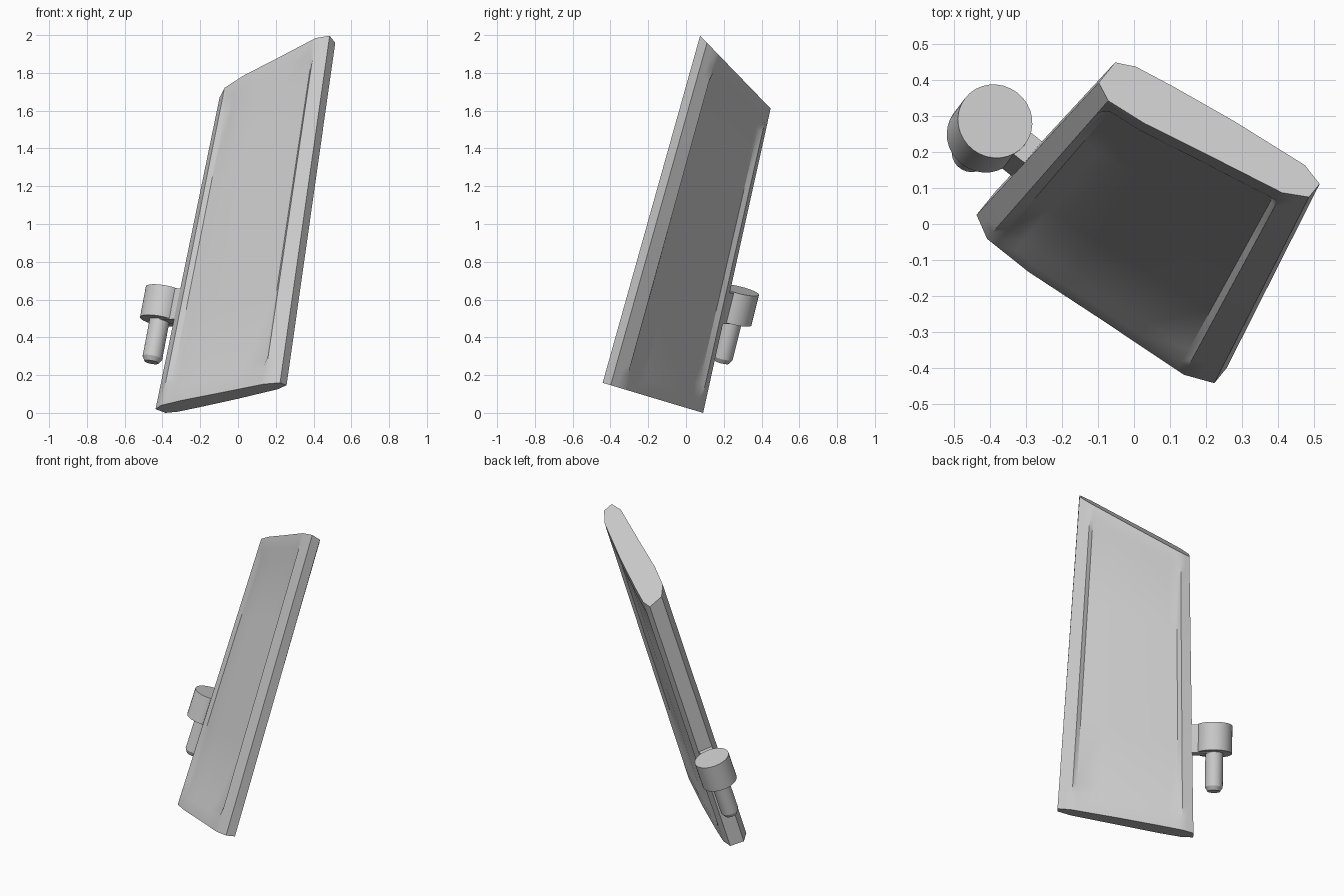
import bpy, bmesh, math
from mathutils import Vector, Matrix

cube = bpy.data.objects.get("Cube")
if cube:
    bpy.data.objects.remove(cube, do_unlink=True)

grey = bpy.data.materials.new("plain_grey")
grey.use_nodes = True
COL = (0.6, 0.6, 0.6, 1)
grey.diffuse_color = COL
grey.node_tree.nodes["Principled BSDF"].inputs["Base Color"].default_value = COL


def finish(bm, name, angle=28):
    bmesh.ops.recalc_face_normals(bm, faces=bm.faces)
    me = bpy.data.meshes.new(name)
    bm.to_mesh(me)
    bm.free()
    ob = bpy.data.objects.new(name, me)
    bpy.context.collection.objects.link(ob)
    me.materials.append(grey)
    bpy.ops.object.select_all(action='DESELECT')
    ob.select_set(True)
    bpy.context.view_layer.objects.active = ob
    bpy.ops.object.shade_smooth_by_angle(angle=math.radians(angle))
    return ob


def interp(pts, t):
    for (a, p), (b, q) in zip(pts, pts[1:]):
        if t <= b:
            return p + (q - p) * (t - a) / (b - a)
    return pts[-1][1]


# Frame of the leaning blade: corners of its mid plane
low_l, low_r = Vector((-0.41, 0.058, 0.01)), Vector((0.24, -0.42, 0.153))
top_l, top_r = Vector((-0.075, 0.42, 1.64)), Vector((0.50, 0.093, 1.978))
front = (low_r - low_l).cross(top_l + top_r - low_l - low_r).normalized()

# Half thickness of the blade from its left edge to its right edge
FRONT = [(0, .043), (.08, .08), (.26, .086), (.55, .073), (.9, .06), (1, .028)]
BACK = [(0, .043), (.08, .065), (.26, .069), (.55, .069), (.9, .058), (1, .028)]
ACROSS = [0, .04, .08, .115, .18, .26, .4, .55, .7, .87, .9, .95, 1]
ALONG = [0, .045, .085, .3, .5, .7, .915, .955, 1]
DEPTH = 0.018


def end_point(t, h, left, right, scale, slope):
    """Point on a sloped end of the blade, offset to the front by h."""
    p = left.lerp(right, t)
    off = Vector((-0.63, -0.775, 0)) * h * scale
    off.z = -slope * off.y
    return p + off


def blade_point(t, v, side):
    h = side * interp(FRONT if side > 0 else BACK, t)
    a = end_point(t, h, low_l, low_r, 0.98, 0.305)
    b = end_point(t, h, top_l, top_r, 0.84, 1.03)
    p = a.lerp(b, v)
    # Shallow panel sunk into both broad faces
    if .1 < t < .88 and .08 < v < .92:
        p -= front * side * DEPTH
    return p


# Blade lofted from the bottom end to the top end
bm = bmesh.new()
rings = []
for v in ALONG:
    ring = [bm.verts.new(blade_point(t, v, 1)) for t in ACROSS]
    ring += [bm.verts.new(blade_point(t, v, -1)) for t in reversed(ACROSS)]
    rings.append(ring)
n = len(rings[0])
for r0, r1 in zip(rings, rings[1:]):
    for i in range(n):
        j = (i + 1) % n
        bm.faces.new((r0[i], r0[j], r1[j], r1[i]))
bm.faces.new(rings[0])
bm.faces.new(rings[-1])
finish(bm, "blade")

# Hinge pin: round head with a thinner chamfered pin below it
axis = Vector((0.19, 0.25, 1)).normalized()
head_top = Vector((-0.385, 0.285, 0.65))


def turned(name, profile):
    """Solid turned about the pin axis from (radius, distance below top)."""
    bm = bmesh.new()
    rot = axis.to_track_quat('Z', 'Y').to_matrix()
    loops = []
    for r, d in profile:
        loops.append([bm.verts.new(head_top + rot @ Vector(
            (r * math.cos(a), r * math.sin(a), -d)))
            for a in (math.tau * i / 32 for i in range(32))])
    for a, b in zip(loops, loops[1:]):
        for i in range(32):
            j = (i + 1) % 32
            bm.faces.new((a[i], a[j], b[j], b[i]))
    bm.faces.new(loops[0])
    bm.faces.new(loops[-1])
    return finish(bm, name)


turned("hinge_head", [(.105, 0), (.105, .17)])
turned("hinge_pin", [(.053, .16), (.053, .375), (.038, .40)])

# Bracket joining the head to the left edge of the blade
edge = low_l.lerp(top_l, 0.39)
out = edge - head_top
out -= axis * out.dot(axis)
reach = out.length + 0.015
out.normalize()
side = axis.cross(out)
bm = bmesh.new()
bmesh.ops.create_cube(bm, size=1)
basis = Matrix((out * reach, side * 0.08, axis * 0.17)).transposed().to_4x4()
basis.translation = head_top + out * reach / 2 - axis * 0.09
bm.transform(basis)
finish(bm, "hinge_bracket")
